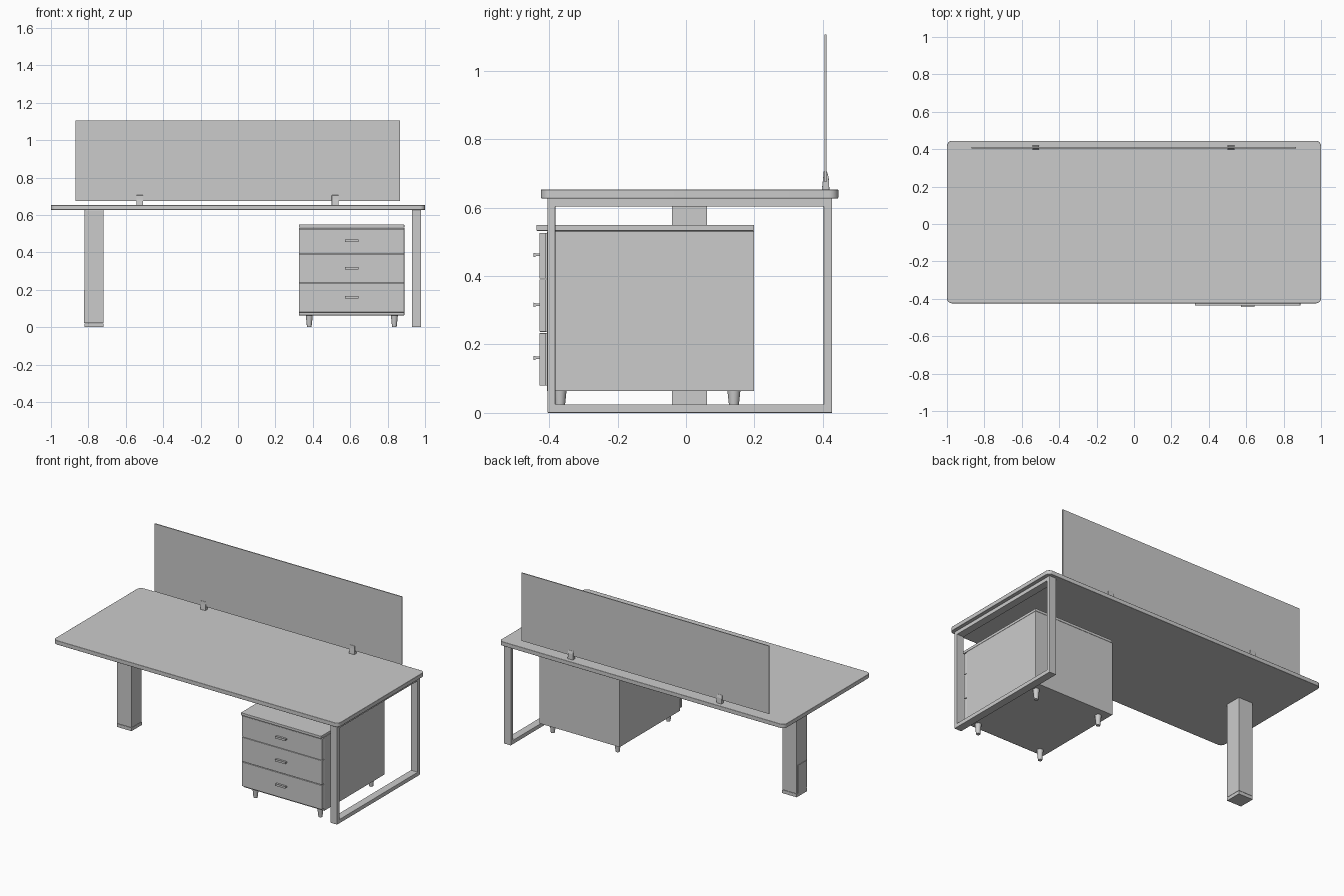
import bpy, bmesh, math

if "Cube" in bpy.data.objects:
    bpy.data.objects.remove(bpy.data.objects["Cube"])

def finish(name, bm, bevel=0.0, smooth=False):
    bmesh.ops.recalc_face_normals(bm, faces=bm.faces)
    me = bpy.data.meshes.new(name)
    bm.to_mesh(me)
    bm.free()
    ob = bpy.data.objects.new(name, me)
    bpy.context.collection.objects.link(ob)
    if bevel:
        m = ob.modifiers.new("bevel", 'BEVEL')
        m.width, m.segments = bevel, 2
    if smooth:
        bpy.context.view_layer.objects.active = ob
        ob.select_set(True)
        bpy.ops.object.shade_smooth_by_angle(angle=math.radians(35))
        ob.select_set(False)
    return ob

def box(name, x, y, z, bevel=0.0):
    bm = bmesh.new()
    bmesh.ops.create_cube(bm, size=1)
    for v in bm.verts:
        v.co = [r[0] + (c + 0.5) * (r[1] - r[0]) for c, r in zip(v.co, (x, y, z))]
    return finish(name, bm, bevel)

def extrude_yz(name, pts, x0, x1, bevel=0.0):
    """Side profile (y, z) swept along x."""
    bm = bmesh.new()
    f = bm.faces.new([bm.verts.new((x0, y, z)) for y, z in pts])
    r = bmesh.ops.extrude_face_region(bm, geom=[f])
    for v in r["geom"]:
        if isinstance(v, bmesh.types.BMVert):
            v.co.x = x1
    return finish(name, bm, bevel)

# Table top with rounded corners
bm = bmesh.new()
R, X, Y0, Y1 = 0.028, 1.0, -0.424, 0.445
pts = []
for k, (cx, cy) in enumerate([(X-R, Y1-R), (-X+R, Y1-R), (-X+R, Y0+R), (X-R, Y0+R)]):
    for i in range(9):
        a = math.radians(90 * k + 90 * i / 8)
        pts.append((cx + R * math.cos(a), cy + R * math.sin(a)))
f = bm.faces.new([bm.verts.new((x, y, 0.627)) for x, y in pts])
for g in bmesh.ops.extrude_face_region(bm, geom=[f])["geom"]:
    if isinstance(g, bmesh.types.BMVert):
        g.co.z = 0.653
finish("table_top", bm, 0.002, True)

# Right leg: closed rectangular loop frame
bm = bmesh.new()
rings = []
for x in (0.930, 0.979):
    for y0, y1, z0, z1 in ((-0.405, 0.427, 0, 0.627), (-0.382, 0.402, 0.025, 0.603)):
        rings.append([bm.verts.new((x, y, z)) for y, z in ((y0, z0), (y1, z0), (y1, z1), (y0, z1))])
for a, b in ((0, 1), (2, 3), (0, 2), (1, 3)):
    for i in range(4):
        j = (i + 1) % 4
        bm.faces.new((rings[a][i], rings[a][j], rings[b][j], rings[b][i]))
finish("frame_leg", bm, 0.002)

# Left column leg with base and outer access cover
box("column_leg", (-0.82, -0.718), (-0.041, 0.062), (0.022, 0.627), 0.002)
box("column_foot", (-0.82, -0.718), (-0.041, 0.062), (0, 0.021), 0.001)
box("column_cover", (-0.823, -0.819), (-0.034, 0.055), (0.022, 0.2))

# Privacy screen and its two clamps
box("screen", (-0.87, 0.867), (0.4045, 0.4105), (0.675, 1.106))
for n, cx in (("left", -0.525), ("right", 0.519)):
    extrude_yz(f"screen_clamp_{n}",
               [(0.397, 0.653), (0.419, 0.653), (0.417, 0.688), (0.412, 0.706),
                (0.402, 0.706), (0.401, 0.688)], cx - 0.018, cx + 0.018, 0.001)

# Drawer cabinet
CX0, CX1 = 0.326, 0.889
CM = (CX0 + CX1) / 2
box("cabinet_body", (CX0, CX1), (-0.406, 0.199), (0.064, 0.531), 0.001)
box("cabinet_top", (CX0, CX1), (-0.437, 0.199), (0.532, 0.549), 0.002)
for i, (z0, z1, hz) in enumerate([(0.393, 0.526, 0.462), (0.237, 0.390, 0.316), (0.080, 0.233, 0.161)]):
    box(f"drawer_front_{i+1}", (CX0, CX1), (-0.428, -0.409), (z0, z1), 0.001)
    box(f"drawer_box_{i+1}", (CX0 + 0.02, CX1 - 0.02), (-0.41, -0.405), (z0, z1))
    extrude_yz(f"drawer_handle_{i+1}",
               [(-0.427, hz - 0.004), (-0.438, hz - 0.004), (-0.445, hz - 0.007),
                (-0.445, hz + 0.006), (-0.438, hz + 0.004), (-0.427, hz + 0.004)],
               CM - 0.036, CM + 0.036)

# Tapered cabinet feet
for i, (x, y) in enumerate([(x, y) for x in (0.381, 0.836) for y in (-0.368, 0.14)]):
    bm = bmesh.new()
    bmesh.ops.create_cone(bm, cap_ends=True, segments=20, radius1=0.012, radius2=0.019, depth=0.065)
    bmesh.ops.translate(bm, verts=bm.verts, vec=(x, y, 0.0325))
    finish(f"cabinet_foot_{i+1}", bm, 0, True)
